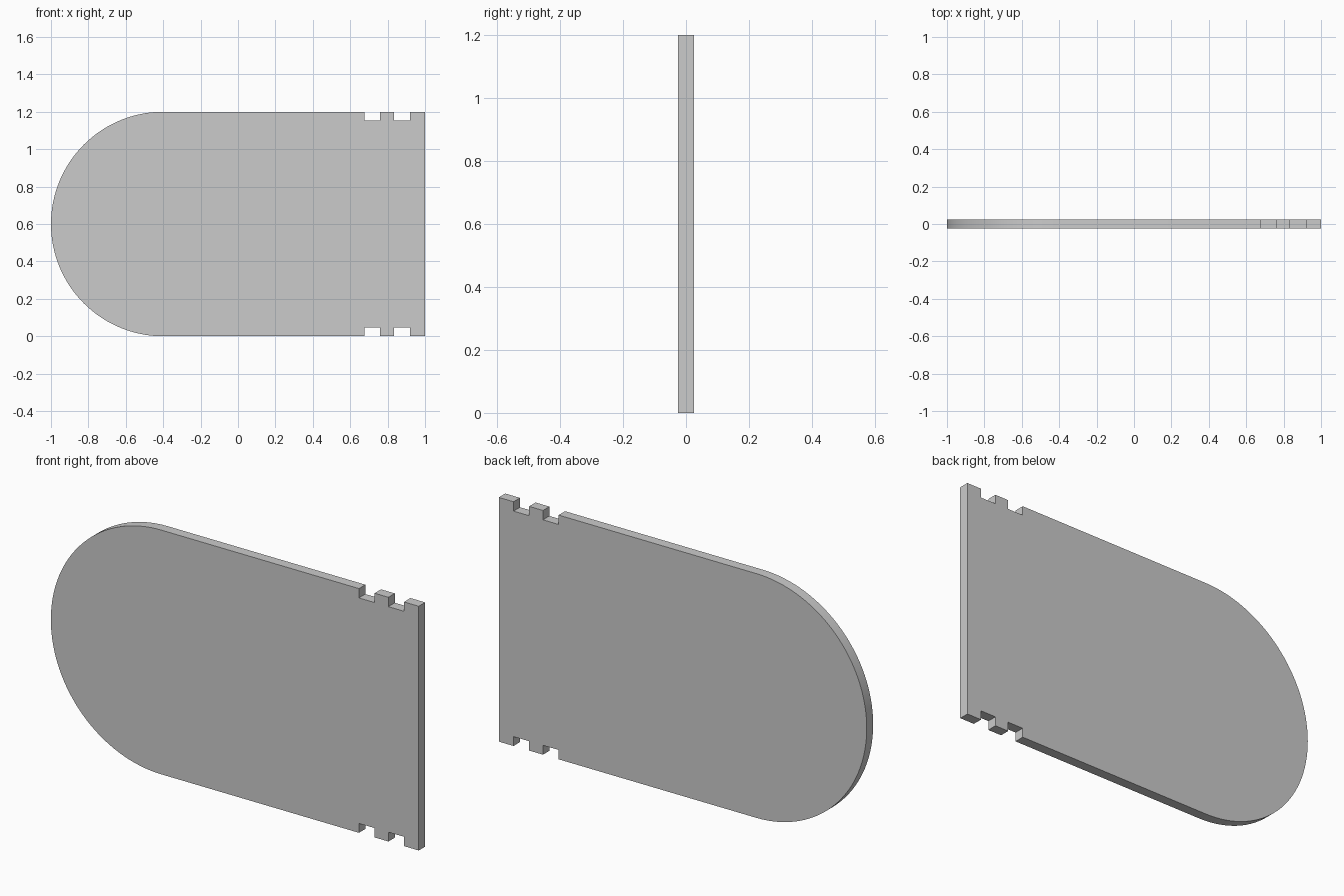
import bpy, bmesh
from math import cos, sin, pi

if "Cube" in bpy.data.objects:
    bpy.data.objects.remove(bpy.data.objects["Cube"])

HEIGHT, HALF_T, RADIUS, SEGS = 1.2, 0.025, 0.6, 64
NOTCH_DEPTH = 0.046
NOTCHES = [(0.675, 0.76), (0.835, 0.92)]

# Upper half of the outline, from the square end to the rounded tip
upper = [(1.0, RADIUS)]
for x0, x1 in reversed(NOTCHES):
    upper += [(x1, RADIUS), (x1, RADIUS - NOTCH_DEPTH),
              (x0, RADIUS - NOTCH_DEPTH), (x0, RADIUS)]
for i in range(SEGS // 2 + 1):
    a = pi / 2 + pi * i / SEGS
    upper.append((RADIUS - 1 + RADIUS * cos(a), RADIUS * sin(a)))

# Mirror to get the lower half, skipping the shared tip point
outline = upper + [(x, -z) for x, z in reversed(upper[:-1])]

# Extrude the outline through the panel thickness
bm = bmesh.new()
face = bm.faces.new([bm.verts.new((x, -HALF_T, z + HEIGHT / 2)) for x, z in outline])
ext = bmesh.ops.extrude_face_region(bm, geom=[face], use_keep_orig=True)
verts = [g for g in ext["geom"] if isinstance(g, bmesh.types.BMVert)]
bmesh.ops.translate(bm, verts=verts, vec=(0, 2 * HALF_T, 0))
bmesh.ops.recalc_face_normals(bm, faces=bm.faces)

mesh = bpy.data.meshes.new("notched_panel")
bm.to_mesh(mesh)
bm.free()
panel = bpy.data.objects.new("notched_panel", mesh)
bpy.context.collection.objects.link(panel)

# Smooth the rounded end, keep other edges sharp
bpy.context.view_layer.objects.active = panel
panel.select_set(True)
bpy.ops.object.shade_smooth_by_angle(angle=pi / 6)
